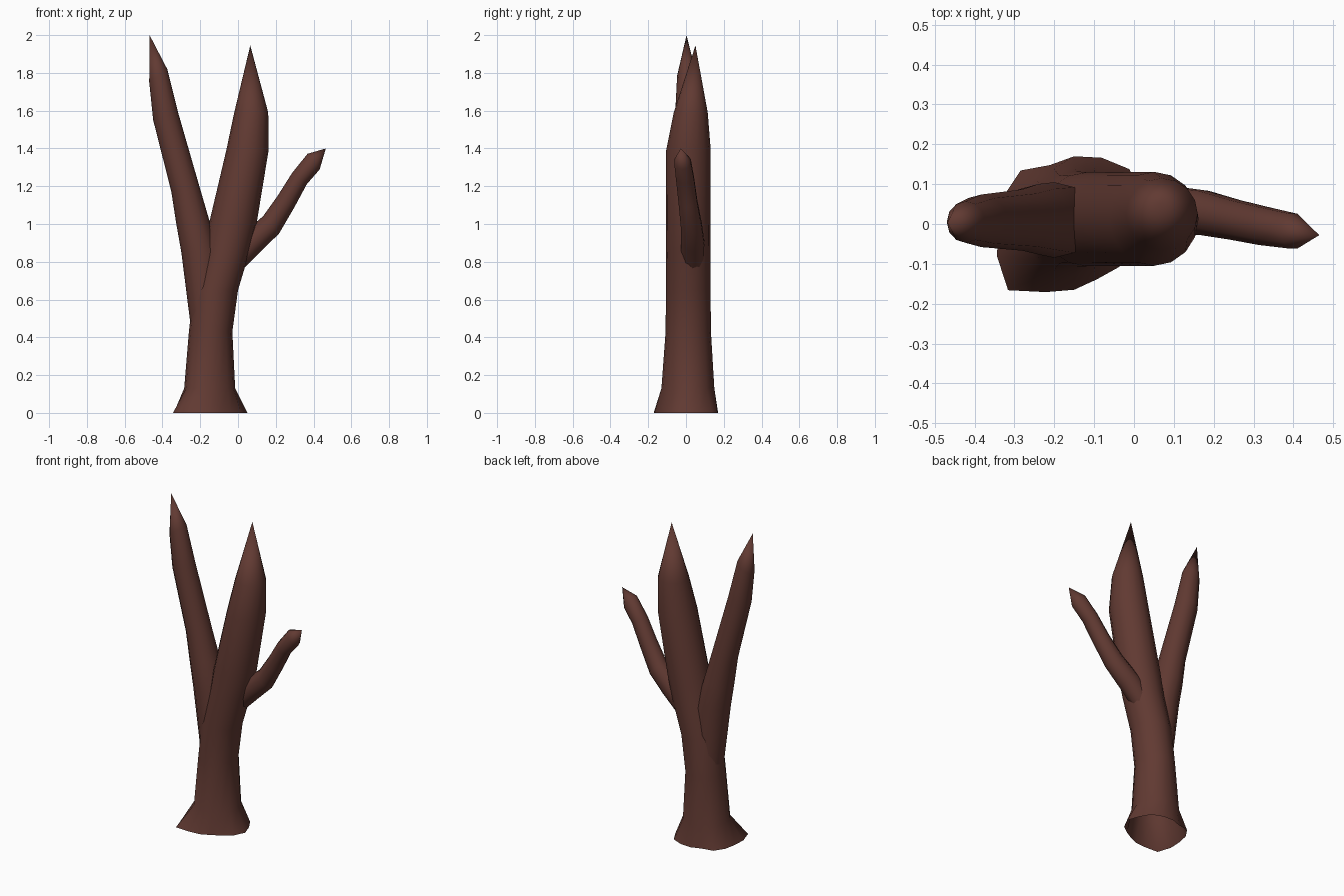
import bpy, bmesh
from math import sin, cos, tau, radians

cube = bpy.data.objects.get("Cube")
if cube:
    bpy.data.objects.remove(cube, do_unlink=True)

bark = bpy.data.materials.new("dark brown bark")
bark.use_nodes = True
colour = (0.12, 0.042, 0.032, 1)
bark.diffuse_color = colour
bsdf = bark.node_tree.nodes["Principled BSDF"]
bsdf.inputs["Base Color"].default_value = colour
bsdf.inputs["Roughness"].default_value = 0.9


def limb(name, rings, tip, sides, flare=None):
    """Loft rings (x, y, z, rx, ry, slope) to a point; flare is an uneven root outline."""
    bm = bmesh.new()
    loops = []
    if flare:
        loops.append([bm.verts.new((-0.15 + r * cos(tau * i / sides), r * sin(tau * i / sides), 0))
                      for i, r in enumerate(flare)])
    for x, y, z, rx, ry, slope in rings:
        loop = []
        for i in range(sides):
            dx = rx * cos(tau * i / sides)
            loop.append(bm.verts.new((x + dx, y + ry * sin(tau * i / sides), z + slope * dx)))
        loops.append(loop)
    for low, high in zip(loops, loops[1:]):
        for i in range(sides):
            j = (i + 1) % sides
            bm.faces.new((low[i], low[j], high[j], high[i]))
    point = bm.verts.new(tip)
    for i in range(sides):
        bm.faces.new((loops[-1][i], loops[-1][(i + 1) % sides], point))
    mesh = bpy.data.meshes.new(name)
    bm.to_mesh(mesh)
    bm.free()
    mesh.materials.append(bark)
    obj = bpy.data.objects.new(name, mesh)
    bpy.context.collection.objects.link(obj)
    bpy.ops.object.select_all(action="DESELECT")
    obj.select_set(True)
    bpy.context.view_layer.objects.active = obj
    bpy.ops.object.shade_smooth_by_angle(angle=radians(60))
    return obj


# Trunk with spreading roots, open underneath, rising into the main spike
limb("trunk", [
    (-0.15, 0.01, 0.13, 0.135, 0.14, 0),
    (-0.145, 0.012, 0.43, 0.115, 0.12, 0),
    (-0.118, 0.012, 0.65, 0.118, 0.118, 0),
    (-0.06, 0.012, 0.85, 0.12, 0.118, 0),
    (-0.028, 0.012, 1.0, 0.126, 0.118, 0),
    (0.05, 0.013, 1.39, 0.112, 0.118, 0),
    (0.07, 0.025, 1.59, 0.09, 0.09, 0),
], (0.065, 0.05, 1.945), 16,
    flare=[.2, .19, .195, .18, .17, .16, .19, .19, .19, .21, .235, .185, .165, .15, .155, .18])

# Tall side branch
limb("right_branch", [
    (-0.165, 0.01, 0.48, 0.088, 0.085, 0),
    (-0.2, 0.01, 0.85, 0.1, 0.095, 0),
    (-0.242, 0.012, 1.02, 0.085, 0.088, 0.2),
    (-0.28, 0.01, 1.19, 0.073, 0.077, 0.25),
    (-0.383, 0.008, 1.57, 0.066, 0.066, 0.3),
    (-0.422, 0.005, 1.785, 0.048, 0.052, 0.7),
], (-0.468, 0.003, 2.0), 12)

# Thin low branch
limb("left_twig", [
    (-0.03, 0.035, 0.8, 0.05, 0.06, -0.9),
    (0.07, 0.035, 0.9, 0.05, 0.065, -0.9),
    (0.175, 0.028, 0.995, 0.042, 0.058, -1.1),
    (0.255, 0.01, 1.12, 0.043, 0.052, -0.75),
    (0.325, -0.005, 1.24, 0.04, 0.05, -0.7),
    (0.4, -0.018, 1.33, 0.032, 0.046, -1.3),
], (0.465, -0.028, 1.4), 10)
